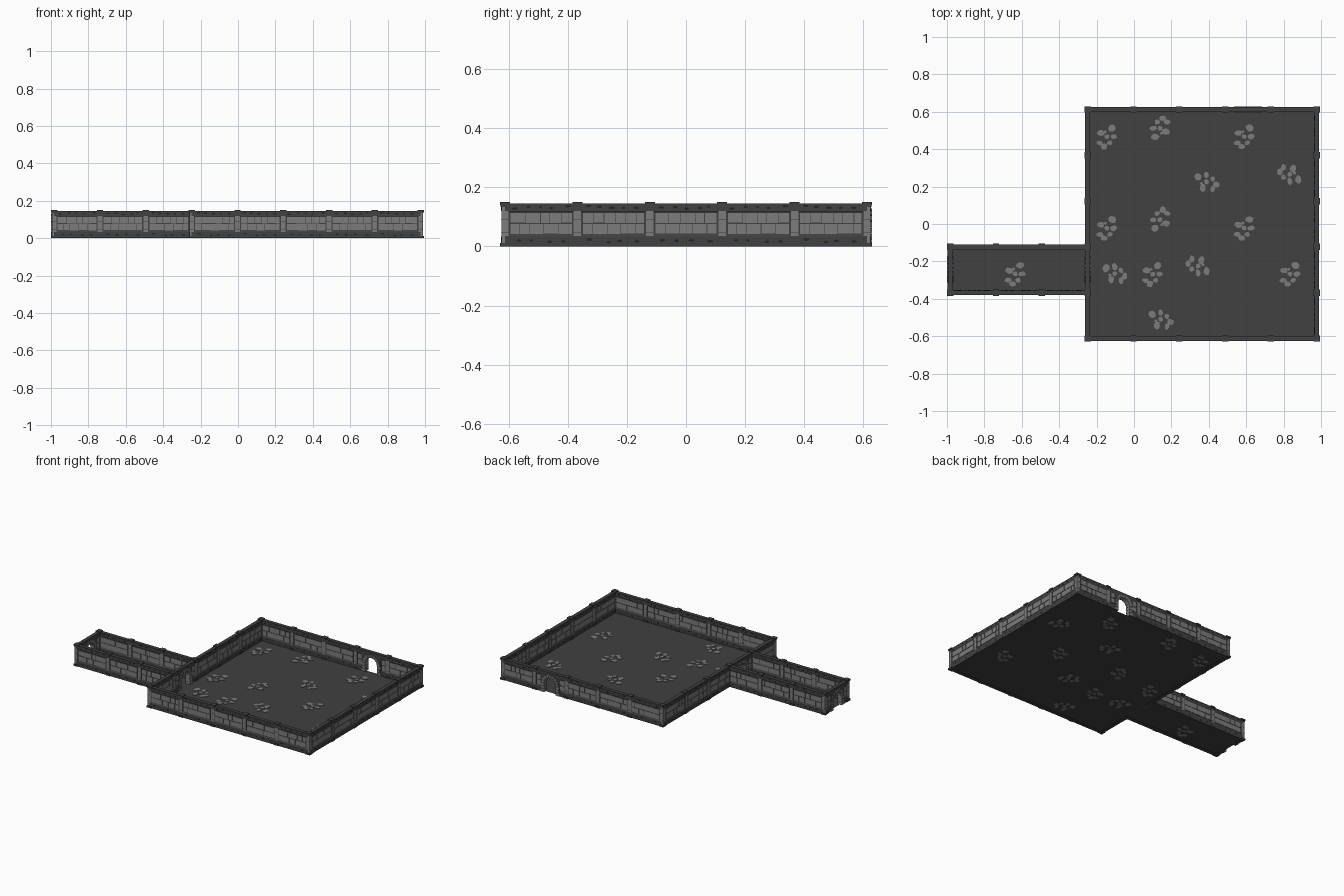
import bpy, bmesh, math, random
from mathutils import Matrix, Vector

if "Cube" in bpy.data.objects:
    bpy.data.objects.remove(bpy.data.objects["Cube"])

random.seed(4)
T, X0, Y0, H = 0.245, -0.983, -0.6125, 0.145   # tile size, grid origin, wall height


def material(name, v):
    m = bpy.data.materials.new(name)
    m.diffuse_color = (v, v, v, 1)
    m.use_nodes = True
    m.node_tree.nodes["Principled BSDF"].inputs["Base Color"].default_value = m.diffuse_color
    return m


MATS = [material("dark stone", 0.052), material("light stone", 0.2), material("black crack", 0.018)]


def prism(bm, pts, axis, a, b, mat):
    """Extrude a 2D outline along 'x' (pts are y,z), 'y' (pts are x,z) or 'z' (pts are x,y)."""
    def at(p, t):
        return {'x': (t, p[0], p[1]), 'y': (p[0], t, p[1]), 'z': (p[0], p[1], t)}[axis]
    lo = [bm.verts.new(at(p, a)) for p in pts]
    hi = [bm.verts.new(at(p, b)) for p in pts]
    n = len(pts)
    faces = [bm.faces.new(lo), bm.faces.new(hi)]
    faces += [bm.faces.new((lo[i], lo[(i + 1) % n], hi[(i + 1) % n], hi[i])) for i in range(n)]
    for f in faces:
        f.material_index = mat


def rect(x0, x1, z0, z1):
    return [(x0, z0), (x1, z0), (x1, z1), (x0, z1)]


def blob(cx, cz, rx, rz, n=5):
    """Irregular chipped stone outline."""
    s = random.random() * 6
    return [(cx + rx * random.uniform(.75, 1.1) * math.cos(s + i * math.tau / n),
             cz + rz * random.uniform(.75, 1.1) * math.sin(s + i * math.tau / n)) for i in range(n)]


def finish(bm, name):
    bmesh.ops.recalc_face_normals(bm, faces=bm.faces)
    me = bpy.data.meshes.new(name)
    bm.to_mesh(me)
    bm.free()
    for m in MATS:
        me.materials.append(m)
    return me


def place(me, name, x, y, z=0, rot=0):
    ob = bpy.data.objects.new(name, me)
    ob.location, ob.rotation_euler = (x, y, z), (0, 0, rot)
    bpy.context.collection.objects.link(ob)
    return ob


# wall cross-section: thick base and cap bands with a recessed brick field
half = [(0.0128, 0), (0.0128, 0.034), (0.0095, 0.04), (0.0095, 0.115), (0.0128, 0.12), (0.0128, H)]
PROFILE = half + [(-y, z) for y, z in reversed(half)]


def brick_rows(bm, x0, x1, side):
    """Two running rows of uneven bricks on one wall face."""
    for z0, z1 in ((0.042, 0.0765), (0.079, 0.1135)):
        x = x0
        while x < x1 - 0.012:
            w = min(random.uniform(0.03, 0.052), x1 - x)
            if x1 - x - w < 0.018:
                w = x1 - x
            d = random.uniform(0, 0.002)
            prism(bm, rect(x + .001, x + w - .001, z0 + d, z1 - d / 2), 'y', side * .009, side * .0118, 1)
            x += w


def cracks(bm, x0, x1, side):
    """Dark chips scattered on the base and cap bands."""
    for zc, n in ((0.019, 4), (0.132, 5)):
        for k in range(n):
            cx = x0 + (x1 - x0) * (k + random.uniform(.3, .7)) / n
            prism(bm, blob(cx, zc + random.uniform(-.005, .005), random.uniform(.006, .013), .005),
                  'y', side * .012, side * .0134, 2)


def plain_wall():
    bm = bmesh.new()
    prism(bm, PROFILE, 'x', -T / 2, T / 2, 0)
    for s in (-1, 1):
        brick_rows(bm, -T / 2 + .018, T / 2 - .018, s)
        cracks(bm, -T / 2 + .018, T / 2 - .018, s)
    return finish(bm, "wall")


def door_wall():
    bm = bmesh.new()
    r, spring, out = 0.046, 0.064, 0.066
    for s in (-1, 1):                                  # flanking wall pieces
        prism(bm, PROFILE, 'x', s * .075, s * T / 2, 0)
        for side in (-1, 1):
            brick_rows(bm, *sorted((s * .075, s * (T / 2 - .018))), side)
    # slab with an arched opening
    arc = [(r * math.cos(math.pi * i / 10), spring + r * math.sin(math.pi * i / 10)) for i in range(11)]
    outline = [(-.075, 0), (-.075, H), (.075, H), (.075, 0), (r, 0)] + arc + [(-r, 0)]
    prism(bm, outline, 'y', -.0125, .0125, 0)
    # ring of arch stones
    for i in range(9):
        a, b = math.pi * (i + .06) / 9, math.pi * (i + .94) / 9
        pts = [(q * math.cos(t), spring + q * math.sin(t)) for q, t in
               ((r - .001, a), (out, a), (out, b), (r - .001, b))]
        prism(bm, pts, 'y', -.017, .017, 1)
    # jamb blocks, alternately long and short
    for s in (-1, 1):
        for k, w in enumerate((.074, .066, .072)):
            prism(bm, rect(*sorted((s * (r - .001), s * w)), k * .0213 + .001, k * .0213 + .0205),
                  'y', -.017, .017, 1)
    return finish(bm, "door_wall")


def pillar_mesh():
    bm = bmesh.new()
    for w, z0, z1, m in ((.017, 0, .012, 0), (.0125, .012, .134, 1), (.015, .134, .14, 0), (.017, .14, .15, 0)):
        prism(bm, rect(-w, w, -w, w), 'z', z0, z1, m)
    for z in (.045, .09):                              # joints between shaft blocks
        prism(bm, rect(-.0128, .0128, -.0128, .0128), 'z', z, z + .002, 0)
    return finish(bm, "pillar")


def patch_mesh():
    """Cluster of exposed paving stones, seen from above and below."""
    bm = bmesh.new()
    for x, y, rx, ry in ((.03, .05, .024, .022), (-.03, .022, .022, .018), (.002, .004, .015, .014),
                         (.038, .004, .02, .016), (-.036, -.03, .02, .015), (-.012, -.05, .02, .017),
                         (.018, -.03, .016, .015), (-.006, .03, .009, .009)):
        prism(bm, blob(x, y, rx, ry, 7), 'z', 0, .005, 1)
    return finish(bm, "paving_patch")


def grid(i, j):
    return X0 + i * T, Y0 + j * T


# floors of room and corridor
bm = bmesh.new()
for i0, j0, i1, j1 in ((3, 0, 8, 5), (0, 1, 3, 2)):
    a, b = grid(i0, j0), grid(i1, j1)
    bm.faces.new([bm.verts.new((x, y, .002)) for x, y in rect(a[0], b[0], a[1], b[1])])
place(finish(bm, "floor"), "floor", 0, 0)

# paving patches on chosen tiles: column, row, quarter turns
patches = [patch_mesh() for _ in range(3)]
spots = [(3, 4, 0), (4, 4, 2), (6, 4, 0), (5, 3, 1), (7, 3, 3), (3, 2, 0), (4, 2, 2), (6, 2, 0),
         (3, 1, 1), (4, 1, 0), (5, 1, 3), (7, 1, 0), (4, 0, 1), (1, 1, 0)]
for n, (i, j, q) in enumerate(spots):
    x, y = grid(i + .5, j + .5)
    shift = Matrix.Rotation(q * math.pi / 2, 3, 'Z') @ Vector((-.022, -.026, 0))
    place(patches[n % 3], "paving_patch", x + shift.x, y + shift.y, 0, q * math.pi / 2)

# walls along the tile edges, as (column, row, horizontal?)
edges = {(i, j, True) for i in range(3, 8) for j in (0, 5)}
edges |= {(i, j, False) for i in (3, 8) for j in range(5)}
edges |= {(i, j, True) for i in range(3) for j in (1, 2)} | {(0, 1, False)}
doors = {(6, 5, True), (3, 1, False), (0, 1, False)}
walls, door, pillar = [plain_wall() for _ in range(3)], door_wall(), pillar_mesh()
corners = set()
for n, (i, j, flat) in enumerate(sorted(edges)):
    x, y = grid(i + .5, j) if flat else grid(i, j + .5)
    is_door = (i, j, flat) in doors
    place(door if is_door else walls[n % 3], "door_wall" if is_door else "wall",
          x, y, 0, 0 if flat else math.pi / 2)
    corners |= {(i, j), (i + 1, j) if flat else (i, j + 1)}

# pillars at every wall joint
for i, j in sorted(corners):
    place(pillar, "pillar", *grid(i, j))
